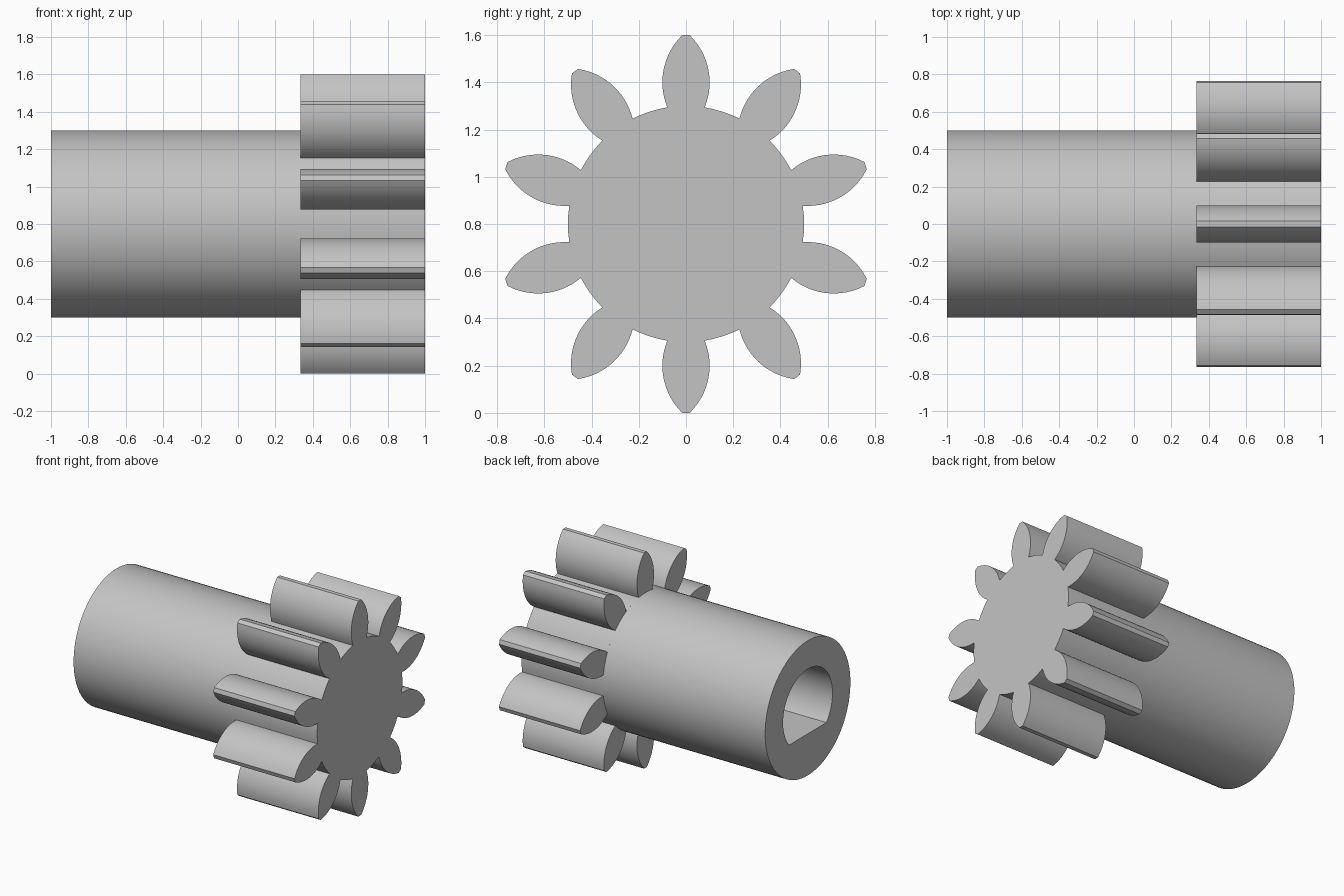
import bpy, bmesh, math

if "Cube" in bpy.data.objects:
    bpy.data.objects.remove(bpy.data.objects["Cube"])

AXIS_Z = 0.8                      # height of the axle line
SHAFT_R, BORE_R = 0.5, 0.29
BACK, STEP, FRONT = -1.0, 0.333, 1.0
SEGS, TEETH = 96, 10

grey = bpy.data.materials.new("grey_metal")
grey.diffuse_color = (0.55, 0.55, 0.55, 1)
grey.use_nodes = True
grey.node_tree.nodes["Principled BSDF"].inputs["Base Color"].default_value = grey.diffuse_color


def ring(bm, points, x):
    return [bm.verts.new((x, y, z + AXIS_Z)) for y, z in points]


def bridge(bm, a, b):
    n = len(a)
    for i in range(n):
        j = (i + 1) % n
        bm.faces.new((a[i], a[j], b[j], b[i]))


def finish(bm, name):
    bmesh.ops.recalc_face_normals(bm, faces=bm.faces)
    mesh = bpy.data.meshes.new(name)
    bm.to_mesh(mesh)
    bm.free()
    mesh.materials.append(grey)
    obj = bpy.data.objects.new(name, mesh)
    bpy.context.collection.objects.link(obj)
    bpy.ops.object.select_all(action='DESELECT')
    obj.select_set(True)
    bpy.context.view_layer.objects.active = obj
    bpy.ops.object.shade_smooth_by_angle(angle=math.radians(25))
    return obj


# Shaft: round outside, D-shaped bore with a flat floor
angles = [2 * math.pi * i / SEGS for i in range(SEGS)]
flat = BORE_R * math.sin(2 * math.pi * 11 / SEGS)
outer = [(SHAFT_R * math.cos(a), SHAFT_R * math.sin(a)) for a in angles]
bore = []
for a in angles:
    s = math.sin(a)
    r = min(BORE_R, flat / -s) if s < 0 else BORE_R
    bore.append((r * math.cos(a), r * s))

bm = bmesh.new()
loops = [ring(bm, outer, STEP), ring(bm, outer, BACK),
         ring(bm, bore, BACK), ring(bm, bore, STEP)]
for a, b in zip(loops, loops[1:]):
    bridge(bm, a, b)
bridge(bm, loops[3], loops[0])
finish(bm, "shaft")

# Gear: each tooth flank is an arc bulging from the root circle to a narrow tip
ARC_R, ARC_MID, ARC_OFF, STEPS = 0.28, 0.6, 0.18, 14
flank = []
for i in range(STEPS + 1):
    h = 0.494 + (0.8 - 0.494) * i / STEPS
    flank.append((math.sqrt(ARC_R ** 2 - (h - ARC_MID) ** 2) - ARC_OFF, h))
tooth = flank + [(-w, h) for w, h in reversed(flank)]

half = math.atan2(flank[0][0], flank[0][1])
pitch = 2 * math.pi / TEETH
profile = []
for t in range(TEETH):
    a = t * pitch
    c, s = math.cos(a), math.sin(a)
    profile += [(w * c - h * s, w * s + h * c) for w, h in tooth]
    # root arc up to the next tooth
    for k in range(1, 6):
        b = a + half + (pitch - 2 * half) * k / 6 + math.pi / 2
        profile.append((SHAFT_R * math.cos(b), SHAFT_R * math.sin(b)))

bm = bmesh.new()
rear, face = ring(bm, profile, STEP), ring(bm, profile, FRONT)
bridge(bm, rear, face)
bm.faces.new(face)
bm.faces.new(list(reversed(rear)))
finish(bm, "gear")
